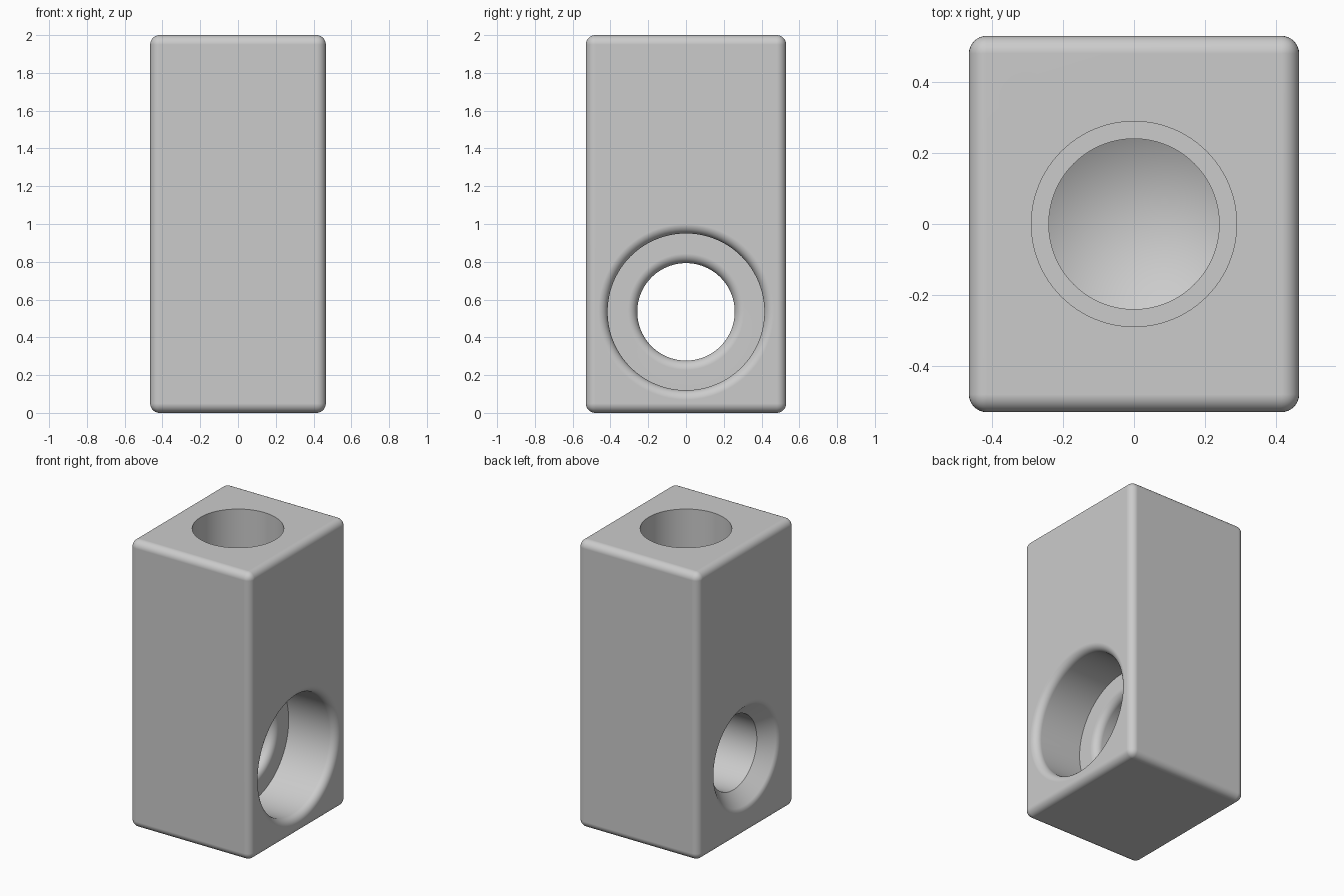
import bpy
import bmesh
from math import radians, cos, sin, pi, tan
from mathutils import Vector

default = bpy.data.objects.get("Cube")
if default:
    bpy.data.objects.remove(default, do_unlink=True)

HX, HY, HEIGHT = 0.465, 0.53, 2.0
FILLET = 0.05
BORE_Z = 0.535

grey = bpy.data.materials.new("plain_grey")
grey.use_nodes = True
colour = (0.6, 0.6, 0.6, 1)
grey.diffuse_color = colour
grey.node_tree.nodes["Principled BSDF"].inputs["Base Color"].default_value = colour


def arc(along, radius, start, end, steps=8):
    """Fillet points (position along axis, radius) around a centre, angles in degrees."""
    angles = [radians(start + (end - start) * i / steps) for i in range(steps + 1)]
    return [(along + FILLET * cos(a), radius + FILLET * sin(a)) for a in angles]


def add_object(name, bm):
    mesh = bpy.data.meshes.new(name)
    bm.to_mesh(mesh)
    bm.free()
    mesh.materials.append(grey)
    obj = bpy.data.objects.new(name, mesh)
    bpy.context.collection.objects.link(obj)
    return obj


def lathe(name, profile, axis, origin, steps=96):
    """Revolve an (along, radius) profile about an axis through origin."""
    axis, origin = Vector(axis), Vector(origin)
    side = Vector((0, 1, 0))
    bm = bmesh.new()
    verts = [bm.verts.new(origin + axis * a + side * r) for a, r in profile]
    edges = [bm.edges.new(pair) for pair in zip(verts, verts[1:])]
    bmesh.ops.spin(bm, geom=verts + edges, cent=origin, axis=axis,
                   angle=2 * pi, steps=steps)
    bmesh.ops.remove_doubles(bm, verts=bm.verts, dist=1e-5)
    bmesh.ops.recalc_face_normals(bm, faces=bm.faces)
    obj = add_object(name, bm)
    obj.hide_render = True
    obj.hide_set(True)
    return obj


# Rounded rectangular block
bm = bmesh.new()
bmesh.ops.create_cube(bm, size=1)
bmesh.ops.scale(bm, vec=(2 * HX, 2 * HY, HEIGHT), verts=bm.verts)
bmesh.ops.translate(bm, vec=(0, 0, HEIGHT / 2), verts=bm.verts)
bmesh.ops.bevel(bm, geom=bm.edges[:], offset=FILLET, segments=8,
                profile=0.5, affect='EDGES')
block = add_object("block", bm)

# Stepped cross bore: wide pocket, rounded step, narrow hole, countersink
WIDE, NARROW, STEP_X, SINK = 0.415, 0.258, 0.10, 0.10
sink_rim = NARROW + SINK + FILLET * tan(pi / 8)
bore_profile = (
    [(0.6, 0), (0.6, WIDE + FILLET)]
    + arc(HX - FILLET, WIDE + FILLET, 0, -90)
    + [(STEP_X, WIDE)]
    + arc(STEP_X - FILLET, NARROW + FILLET, 0, -90)
    + [(-HX + SINK, NARROW)]
    + arc(-HX + FILLET, sink_rim, 225, 180)
    + [(-0.6, sink_rim), (-0.6, 0)]
)
cross_bore = lathe("cross_bore_cutter", bore_profile, (1, 0, 0), (0, 0, BORE_Z))

# Blind top hole with a ledge and a conical bottom
top_profile = [(0.1, 0), (0.1, 0.289), (-0.6, 0.289), (-0.6, 0.24), (-0.8, 0.24), (-0.94, 0)]
top_hole = lathe("top_hole_cutter", top_profile, (0, 0, 1), (0, 0, HEIGHT))

# Cut both holes and bake the result into the block
for cutter in (cross_bore, top_hole):
    cut = block.modifiers.new(cutter.name, 'BOOLEAN')
    cut.operation = 'DIFFERENCE'
    cut.solver = 'EXACT'
    cut.object = cutter
graph = bpy.context.evaluated_depsgraph_get()
block.data = bpy.data.meshes.new_from_object(block.evaluated_get(graph))
block.modifiers.clear()
for cutter in (cross_bore, top_hole):
    bpy.data.objects.remove(cutter, do_unlink=True)

# Smooth fillets, crisp hole edges, flat sides
bpy.ops.object.select_all(action='DESELECT')
block.select_set(True)
bpy.context.view_layer.objects.active = block
bpy.ops.object.shade_smooth_by_angle(angle=radians(30))
weighted = block.modifiers.new("even_normals", 'WEIGHTED_NORMAL')
weighted.keep_sharp = True
